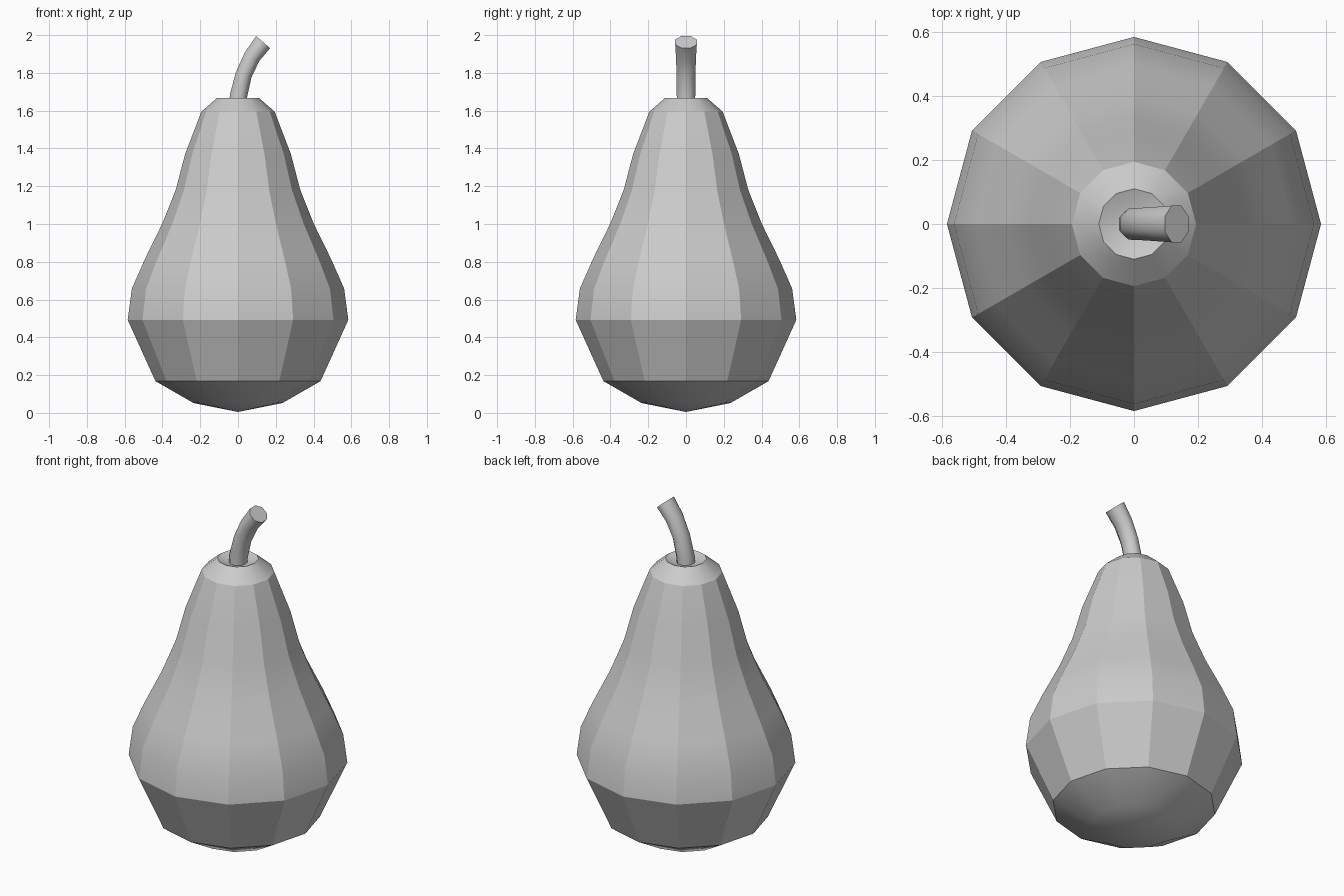
import bpy, bmesh, math
from mathutils import Vector

if "Cube" in bpy.data.objects:
    bpy.data.objects.remove(bpy.data.objects["Cube"])


def material(name, rgb):
    m = bpy.data.materials.new(name)
    m.diffuse_color = (*rgb, 1)
    m.use_nodes = True
    m.node_tree.nodes["Principled BSDF"].inputs["Base Color"].default_value = m.diffuse_color
    return m


grey = material("plain grey", (0.6, 0.6, 0.6))


def skin_rings(name, rings, start=None, end=None, angle=25):
    """Bridge rings of points; close each end with a point, or with a flat cap."""
    bm = bmesh.new()
    loops = [[bm.verts.new(p) for p in ring] for ring in rings]
    n = len(loops[0])
    for a, b in zip(loops, loops[1:]):
        for i in range(n):
            j = (i + 1) % n
            bm.faces.new((a[i], a[j], b[j], b[i]))
    for loop, tip in ((loops[0], start), (loops[-1], end)):
        if tip is None:
            bm.faces.new(loop)
        else:
            t = bm.verts.new(tip)
            for i in range(n):
                bm.faces.new((loop[i], loop[(i + 1) % n], t))
    bmesh.ops.recalc_face_normals(bm, faces=bm.faces)
    mesh = bpy.data.meshes.new(name)
    bm.to_mesh(mesh)
    bm.free()
    mesh.materials.append(grey)
    obj = bpy.data.objects.new(name, mesh)
    bpy.context.collection.objects.link(obj)
    bpy.ops.object.select_all(action='DESELECT')
    obj.select_set(True)
    bpy.context.view_layer.objects.active = obj
    bpy.ops.object.shade_smooth_by_angle(angle=math.radians(angle))
    return obj


# Pear body: twelve-sided turned profile (radius, height) with a dip at the top
profile = [(0.235, 0.052), (0.437, 0.168), (0.584, 0.492), (0.562, 0.658),
           (0.495, 0.81), (0.402, 1.0), (0.33, 1.18), (0.28, 1.37),
           (0.194, 1.595), (0.11, 1.668), (0.065, 1.65)]
rings = [[(r * math.cos(k * math.pi / 6), r * math.sin(k * math.pi / 6), z)
          for k in range(12)] for r, z in profile]
skin_rings("pear_body", rings, (0, 0, 0.005), (0, 0, 1.64))

# Stem: eight-sided tube bending to the right, slightly wider at the cut end
path = [(0.0, 1.63), (0.003, 1.68), (0.03, 1.79), (0.074, 1.885), (0.133, 1.963)]
slopes = [90, 84, 71, 60, 49]            # direction of travel at each point
widths = [(0.05, 0.053), (0.05, 0.053), (0.047, 0.054), (0.048, 0.057), (0.053, 0.062)]
rings = []
for (x, z), s, (wx, wy) in zip(path, slopes, widths):
    s = math.radians(s)
    side = Vector((math.sin(s), 0, -math.cos(s)))
    rings.append([Vector((x, 0, z)) + side * wx * math.cos(a) + Vector((0, wy * math.sin(a), 0))
                  for a in (math.radians(22.5 + 45 * k) for k in range(8))])
skin_rings("stem", rings, angle=50)
